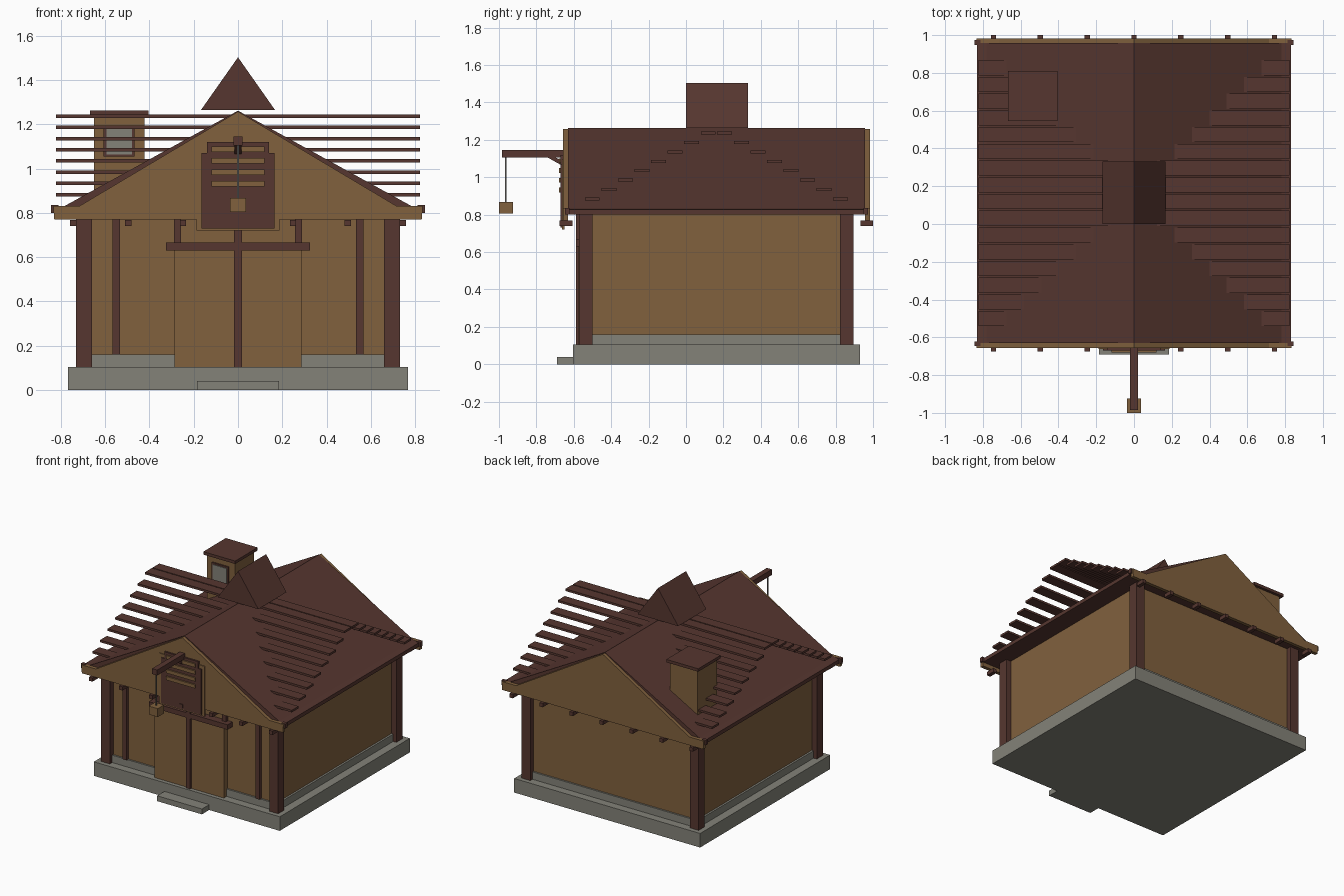
import bpy, bmesh, math


def mat(name, r, g, b):
    m = bpy.data.materials.new(name)
    m.diffuse_color = (r, g, b, 1)
    return m


BROWN = mat("dark red brown wood", 0.093, 0.037, 0.029)
TAN = mat("tan wood", 0.22, 0.12, 0.048)
STONE = mat("grey stone", 0.23, 0.225, 0.19)
ROPE = mat("grey rope", 0.14, 0.13, 0.115)


def finish(name, bm, m):
    bmesh.ops.recalc_face_normals(bm, faces=bm.faces)
    me = bpy.data.meshes.new(name)
    bm.to_mesh(me)
    bm.free()
    me.materials.append(m)
    ob = bpy.data.objects.new(name, me)
    bpy.context.collection.objects.link(ob)
    return ob


def box(name, x0, x1, y0, y1, z0, z1, m):
    bm = bmesh.new()
    bmesh.ops.create_cube(bm, size=1)
    for v in bm.verts:
        v.co = ((x0 + x1) / 2 + v.co.x * (x1 - x0),
                (y0 + y1) / 2 + v.co.y * (y1 - y0),
                (z0 + z1) / 2 + v.co.z * (z1 - z0))
    return finish(name, bm, m)


def prism(name, pts, a, b, m, axis="y"):
    """Extrude a profile: (x, z) points along y, or (y, z) points along x."""
    bm = bmesh.new()
    place = (lambda p, t: (p[0], t, p[1])) if axis == "y" else (lambda p, t: (t, p[0], p[1]))
    ends = [[bm.verts.new(place(p, t)) for p in pts] for t in (a, b)]
    bm.faces.new(ends[0])
    bm.faces.new(ends[1][::-1])
    n = len(pts)
    for i in range(n):
        j = (i + 1) % n
        bm.faces.new((ends[0][i], ends[0][j], ends[1][j], ends[1][i]))
    return finish(name, bm, m)


CY = 0.163  # middle of the building along y

# stone base, plinth and door step
box("stone_base", -0.768, 0.768, -0.604, 0.93, 0, 0.105, STONE)
box("plinth", -0.705, 0.705, -0.543, 0.87, 0.105, 0.16, STONE)
box("door_step", -0.185, 0.185, -0.69, -0.604, 0, 0.04, STONE)

# walls and corner posts
box("walls", -0.69, 0.69, -0.53, 0.857, 0.16, 0.80, TAN)
for sx in (-1, 1):
    for y in (-0.535, 0.86):
        box("corner_post", sx * 0.695 - 0.036, sx * 0.695 + 0.036,
            y - 0.036, y + 0.036, 0.105, 0.80, BROWN)
    # front studs
    box("front_stud", sx * 0.55 - 0.017, sx * 0.55 + 0.017, -0.555, -0.53, 0.16, 0.80, BROWN)
    box("lintel_stud", sx * 0.273 - 0.016, sx * 0.273 + 0.016, -0.555, -0.53, 0.66, 0.80, BROWN)

# big double door
box("barn_door", -0.288, 0.286, -0.575, -0.53, 0.105, 0.63, TAN)
box("door_centre_post", -0.017, 0.017, -0.588, -0.53, 0.105, 0.80, BROWN)
box("door_lintel", -0.325, 0.325, -0.588, -0.53, 0.63, 0.667, BROWN)

# main roof, closed underneath
prism("roof", [(-0.83, 0.80), (0.83, 0.80), (0.83, 0.828), (0.782, 0.832),
               (0, 1.262), (-0.782, 0.832), (-0.83, 0.828)], -0.631, 0.957, BROWN)

# gable ends with tie beams, eave knobs and joist ends
for s, tag in ((-1, "front"), (1, "back")):
    inner, outer = CY + s * 0.794, CY + s * 0.82
    prism(tag + "_gable", [(-0.83, 0.77), (0.83, 0.77), (0.835, 0.832), (0.715, 0.832),
                           (0, 1.258), (-0.715, 0.832), (-0.835, 0.832)],
          inner, outer, TAN)
    for sx in (-1, 1):
        a, b = sorted((sx * 0.812, sx * 0.845))
        c, d = sorted((CY + s * 0.785, CY + s * 0.81))
        box(tag + "_eave_knob", a, b, c, d, 0.80, 0.835, BROWN)
    for i in range(-3, 4):
        c, d = sorted((CY + s * 0.77, CY + s * 0.838))
        box(tag + "_joist_end", i * 0.248 - 0.014, i * 0.248 + 0.014, c, d, 0.74, 0.768, BROWN)

# stepped boards running crosswise through the roof
for i in range(8):
    z = 0.883 + i * 0.0506
    for s in (-1, 1):
        y = CY + s * (0.044 + (7 - i) * 0.0886)
        box("roof_board", -0.823, 0.823, y - 0.04, y + 0.04, z - 0.008, z + 0.008, BROWN)

# ridge cap
prism("ridge_cap", [(-0.168, 1.264), (0.168, 1.264), (0, 1.503)], 0.0, 0.332, BROWN)

# loft hatch with slats
box("hatch_frame", -0.188, 0.188, -0.663, -0.65, 0.72, 1.095, TAN)
box("hatch_panel", -0.165, 0.165, -0.67, -0.65, 0.73, 1.07, BROWN)
box("hatch_top", -0.14, 0.14, -0.67, -0.65, 1.07, 1.12, BROWN)
for z in (1.088, 1.036, 0.984, 0.932):
    box("hatch_slat", -0.12, 0.12, -0.68, -0.668, z - 0.013, z + 0.013, TAN)

# hoist beam, brace, rope and crate
box("hoist_beam", -0.021, 0.021, -0.984, -0.65, 1.105, 1.146, BROWN)
prism("hoist_brace", [(-0.74, 1.106), (-0.70, 1.106), (-0.65, 1.085), (-0.65, 1.055)],
      -0.015, 0.015, BROWN, axis="x")
box("hoist_rope", -0.004, 0.004, -0.967, -0.959, 0.86, 1.11, ROPE)
box("hoist_crate", -0.037, 0.037, -1.0, -0.925, 0.805, 0.868, TAN)

# roof turret with window and cap
box("turret", -0.65, -0.422, 0.565, 0.79, 0.84, 1.242, TAN)
box("turret_cap", -0.668, -0.405, 0.545, 0.81, 1.24, 1.262, BROWN)
box("turret_window_frame", -0.607, -0.468, 0.556, 0.565, 1.055, 1.195, BROWN)
box("turret_window_pane", -0.595, -0.48, 0.551, 0.56, 1.065, 1.183, STONE)
